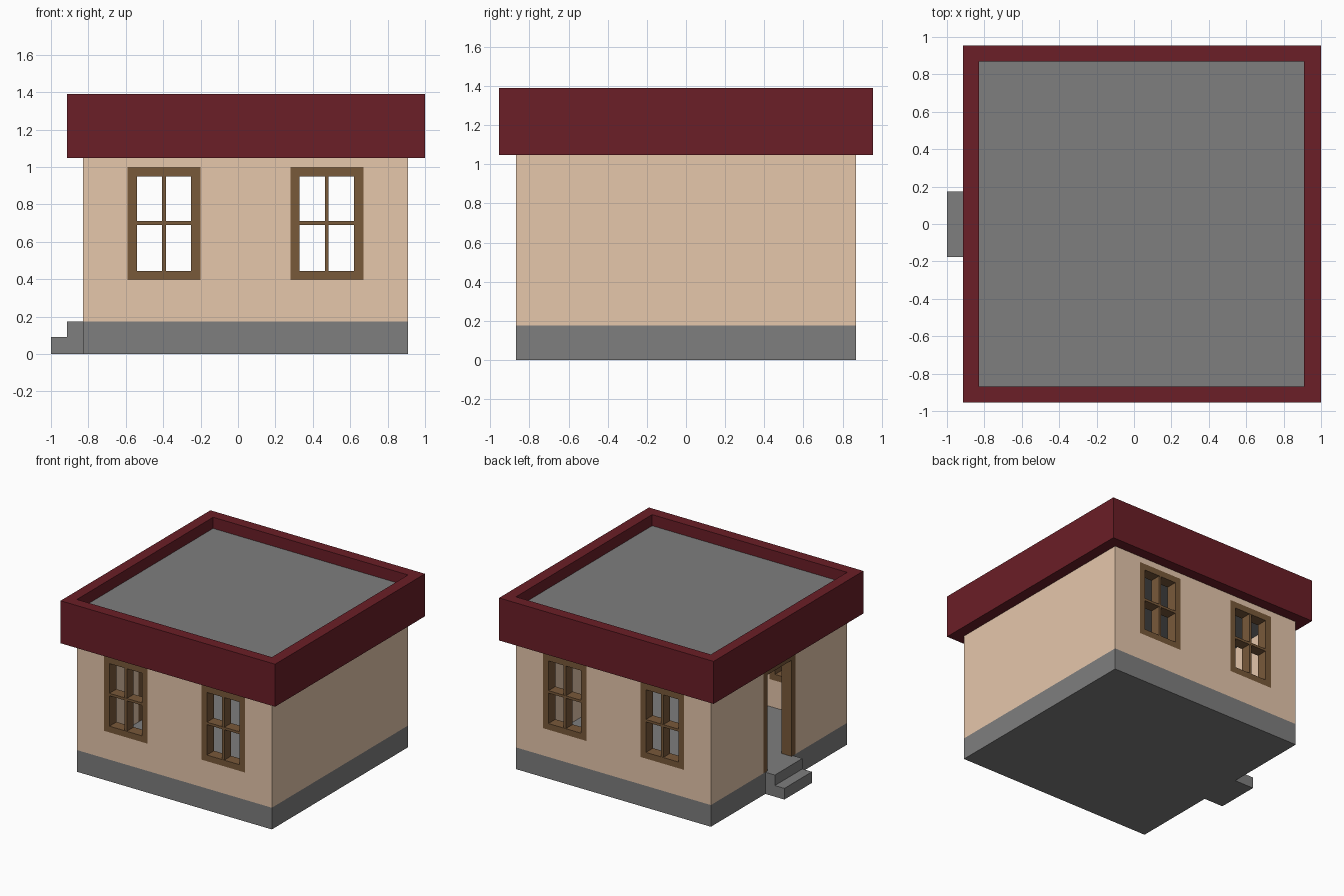
import bpy, bmesh

if "Cube" in bpy.data.objects:
    bpy.data.objects.remove(bpy.data.objects["Cube"])

MAP = {'x': lambda u, v, w: (w, u, v),
       'y': lambda u, v, w: (u, w, v),
       'z': lambda u, v, w: (u, v, w)}


def material(name, rgb):
    m = bpy.data.materials.new(name)
    m.diffuse_color = (*rgb, 1)
    m.use_nodes = True
    m.node_tree.nodes["Principled BSDF"].inputs["Base Color"].default_value = m.diffuse_color
    return m


RED = material("red_trim", (0.145, 0.013, 0.02))
PLASTER = material("plaster", (0.79, 0.57, 0.41))
WOOD = material("wood", (0.19, 0.10, 0.042))
CONCRETE = material("concrete", (0.21, 0.21, 0.21))


def finish(name, bm, mat):
    bmesh.ops.recalc_face_normals(bm, faces=bm.faces)
    mesh = bpy.data.meshes.new(name)
    bm.to_mesh(mesh)
    bm.free()
    obj = bpy.data.objects.new(name, mesh)
    bpy.context.collection.objects.link(obj)
    if mat:
        mesh.materials.append(mat)
    return obj


def add_prism(bm, pts, axis, w0, w1):
    """Extrude a closed 2D outline along an axis."""
    a = [bm.verts.new(MAP[axis](u, v, w0)) for u, v in pts]
    b = [bm.verts.new(MAP[axis](u, v, w1)) for u, v in pts]
    bm.faces.new(a)
    bm.faces.new(b)
    for i in range(len(pts)):
        j = (i + 1) % len(pts)
        bm.faces.new((a[i], a[j], b[j], b[i]))


def rect(u0, u1, v0, v1):
    return [(u0, v0), (u1, v0), (u1, v1), (u0, v1)]


def add_ring(bm, outer, inner, axis, w0, w1):
    """Rectangular frame extruded along an axis."""
    o0, i0, o1, i1 = [[bm.verts.new(MAP[axis](u, v, w)) for u, v in rect(*r)]
                      for w in (w0, w1) for r in (outer, inner)]
    for i in range(4):
        j = (i + 1) % 4
        for p, q in ((o0, i0), (o1, i1), (o0, o1), (i0, i1)):
            bm.faces.new((p[i], p[j], q[j], q[i]))


def prism(name, pts, axis, w0, w1, mat=None):
    bm = bmesh.new()
    add_prism(bm, pts, axis, w0, w1)
    return finish(name, bm, mat)


def ring(name, outer, inner, axis, w0, w1, mat=None):
    bm = bmesh.new()
    add_ring(bm, outer, inner, axis, w0, w1)
    return finish(name, bm, mat)


X0, X1, Y = -0.83, 0.91, 0.868      # wall footprint
T = 0.09                            # wall thickness
FLOOR, EAVE, ROOF, TOP = 0.175, 1.047, 1.30, 1.39
Z0, Z1 = 0.395, 1.0                 # window height range
WINDOWS = {"left": (-0.59, -0.20), "right": (0.28, 0.67)}
D0, D1 = -0.21, 0.195               # door frame width range

# Foundation, roof slab and parapet
prism("foundation", rect(X0, X1, -Y, Y), 'z', 0, FLOOR, CONCRETE)
prism("roof_slab", rect(X0, X1, -Y, Y), 'z', EAVE, ROOF, CONCRETE)
ring("parapet", (-0.915, 1.0, -0.955, 0.955), (X0, X1, -Y, Y), 'z', EAVE, TOP, RED)

# Walls with openings cut through
walls = ring("walls", (X0, X1, -Y, Y), (X0 + T, X1 - T, -Y + T, Y - T), 'z', FLOOR, EAVE, PLASTER)
cutters = [prism("cutter", rect(a, b, Z0, Z1), 'y', -1, 1) for a, b in WINDOWS.values()]
cutters.append(prism("cutter", rect(D0, D1, 0.1, Z1), 'x', -1, -0.6))
bpy.context.view_layer.objects.active = walls
for c in cutters:
    mod = walls.modifiers.new("opening", 'BOOLEAN')
    mod.operation, mod.solver, mod.object = 'DIFFERENCE', 'EXACT', c
    bpy.ops.object.modifier_apply(modifier=mod.name)
    bpy.data.objects.remove(c)

# Four-pane windows, flush with the wall, front and back
for side, lo in (("front", -Y), ("back", Y - T)):
    hi = lo + T
    for label, (a, b) in WINDOWS.items():
        bm = bmesh.new()
        f, m, cx, cz = 0.05, 0.01, (a + b) / 2, 0.70
        add_ring(bm, (a, b, Z0, Z1), (a + f, b - f, Z0 + f, Z1 - f), 'y', lo, hi)
        add_prism(bm, rect(cx - m, cx + m, Z0 + f, Z1 - f), 'y', lo + 0.002, hi - 0.002)
        add_prism(bm, rect(a + f, b - f, cz - m, cz + m), 'y', lo + 0.001, hi - 0.001)
        finish(f"{side}_{label}_window", bm, WOOD)

# Door frame, open at the bottom
f = 0.05
prism("door_frame", [(D0, FLOOR), (D0, Z1), (D1, Z1), (D1, FLOOR), (D1 - f, FLOOR),
                     (D1 - f, Z1 - f), (D0 + f, Z1 - f), (D0 + f, FLOOR)],
      'x', X0, X0 + T, WOOD)

# Two entrance steps as one stepped profile
prism("entrance_steps", [(X0, 0), (-1.0, 0), (-1.0, 0.09), (-0.915, 0.09),
                         (-0.915, FLOOR), (X0, FLOOR)], 'y', -0.177, 0.174, CONCRETE)
